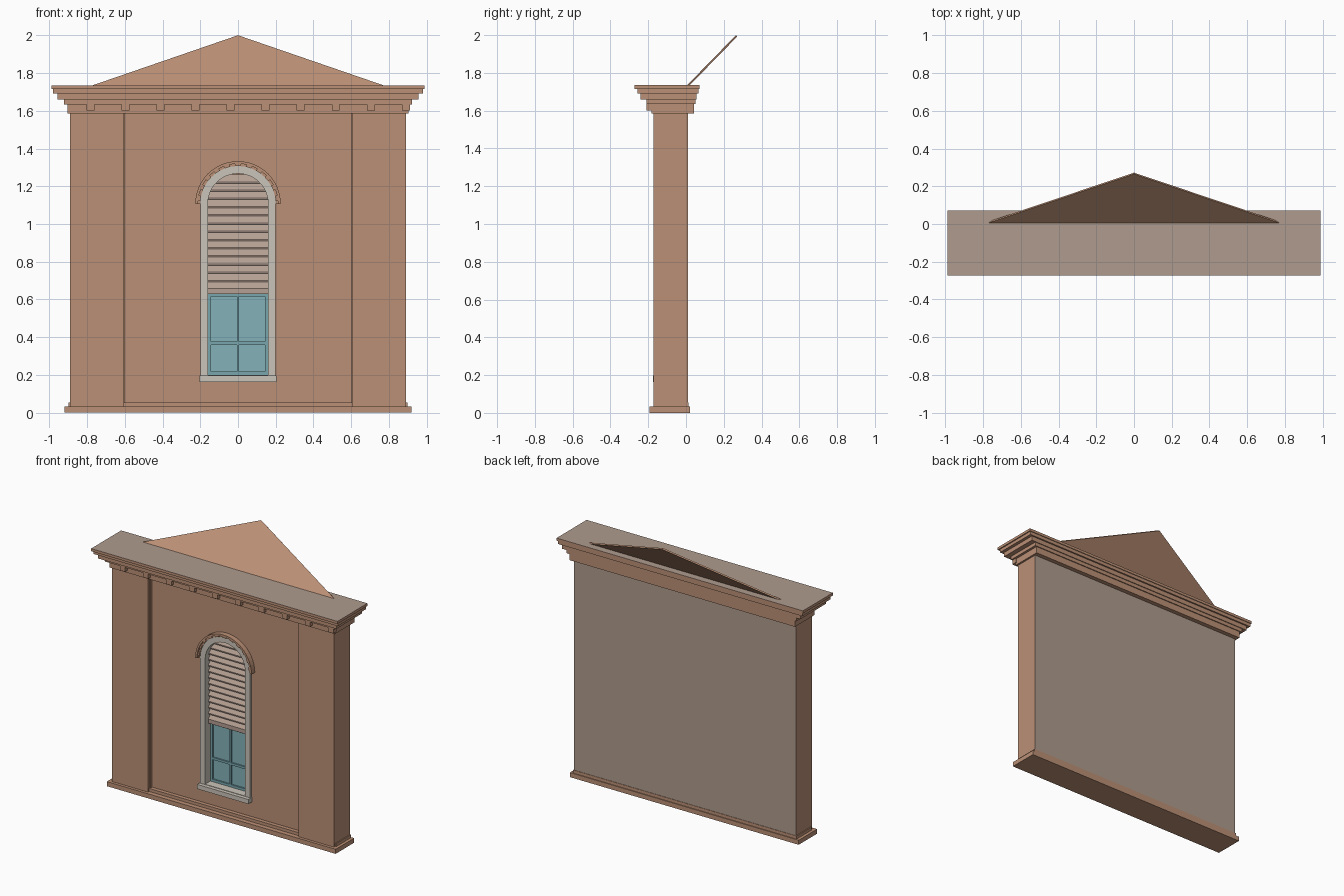
import bpy, bmesh, math
from mathutils import Vector

cube = bpy.data.objects.get("Cube")
if cube:
    bpy.data.objects.remove(cube, do_unlink=True)


def material(name, rgb):
    m = bpy.data.materials.new(name)
    m.use_nodes = True
    m.diffuse_color = (*rgb, 1)
    bsdf = next(n for n in m.node_tree.nodes if n.type == 'BSDF_PRINCIPLED')
    bsdf.inputs["Base Color"].default_value = (*rgb, 1)
    return m


BRICK = material("terracotta", (0.50, 0.28, 0.18))
PLAIN = material("plain grey masonry", (0.43, 0.33, 0.27))
STONE = material("pale stone", (0.60, 0.56, 0.49))
SLAT = material("tan slats", (0.46, 0.35, 0.29))
SASH = material("teal sash", (0.19, 0.39, 0.43))
GLASS = material("teal glass", (0.23, 0.45, 0.49))


def finish(name, bm, mat, accent=None, direction=None):
    """Store the mesh; faces looking along direction take the accent colour."""
    bmesh.ops.recalc_face_normals(bm, faces=bm.faces)
    mesh = bpy.data.meshes.new(name)
    mesh.materials.append(mat)
    if accent:
        mesh.materials.append(accent)
        for f in bm.faces:
            f.normal_update()
            f.material_index = int(f.normal.dot(Vector(direction)) > 0.9)
    bm.to_mesh(mesh)
    bm.free()
    ob = bpy.data.objects.new(name, mesh)
    bpy.context.collection.objects.link(ob)
    return ob


def box(name, x, y, z, mat, accent=None, direction=None):
    bm = bmesh.new()
    bmesh.ops.create_cube(bm, size=1)
    for v in bm.verts:
        v.co = [lo + (c + 0.5) * (hi - lo) for c, (lo, hi) in zip(v.co, (x, y, z))]
    return finish(name, bm, mat, accent, direction)


def prism(name, loops, offset, mat):
    """Fill an outline (further loops are holes) and extrude it."""
    bm = bmesh.new()
    for loop in loops:
        vs = [bm.verts.new(p) for p in loop]
        for a, b in zip(vs, vs[1:] + vs[:1]):
            bm.edges.new((a, b))
    bmesh.ops.triangle_fill(bm, use_beauty=True, edges=bm.edges[:])
    ext = bmesh.ops.extrude_face_region(bm, geom=bm.faces[:], use_keep_orig=True)
    moved = [g for g in ext["geom"] if isinstance(g, bmesh.types.BMVert)]
    bmesh.ops.translate(bm, verts=moved, vec=offset)
    return finish(name, bm, mat)


SPRING = 1.107


def rect(x0, x1, z0, z1, y):
    return [(x0, y, z0), (x1, y, z0), (x1, y, z1), (x0, y, z1)]


def arc(r, y, a0=0, a1=math.pi, n=24):
    return [(r * math.cos(a0 + (a1 - a0) * i / n), y,
             SPRING + r * math.sin(a0 + (a1 - a0) * i / n)) for i in range(n + 1)]


def arch(r, base, y):
    return [(-r, y, base), (r, y, base)] + arc(r, y)


def arc_band(name, r0, r1, y0, y1, mat, a0=0, a1=math.pi, n=24):
    loop = arc(r1, y0, a0, a1, n) + arc(r0, y0, a0, a1, n)[::-1]
    return prism(name, [loop], (0, y1 - y0, 0), mat)


# Wall: plain back, panel with arched opening, stepped pilasters
box("wall_back", (-0.89, 0.89), (-0.03, 0.011), (0.02, 1.6), BRICK, PLAIN, (0, 1, 0))
prism("wall_panel", [rect(-0.7, 0.7, 0.02, 1.6, -0.13), arch(0.165, 0.19, -0.13)],
      (0, 0.11, 0), BRICK)
for side, label in ((-1, "right"), (1, "left")):
    box(label + "_pilaster", sorted((side * 0.604, side * 0.89)), (-0.171, -0.02),
        (0.02, 1.6), BRICK)
    box(label + "_pilaster_step", sorted((side * 0.598, side * 0.7)), (-0.15, -0.02),
        (0.02, 1.6), BRICK)

# Plinth
box("plinth", (-0.918, 0.918), (-0.192, 0.02), (0, 0.033), BRICK)
box("plinth_step", (-0.897, 0.897), (-0.158, 0.014), (0.033, 0.055), BRICK)

# Cornice tiers: half width, front, back, bottom, top
tiers = [(0.904, -0.182, 0.043, 1.586, 1.634), (0.922, -0.208, 0.05, 1.634, 1.66),
         (0.957, -0.24, 0.056, 1.66, 1.692), (0.98, -0.256, 0.067, 1.692, 1.716)]
for i, (w, front, back, low, high) in enumerate(tiers):
    box("cornice_tier_%d" % (i + 1), (-w, w), (front, back), (low, high), BRICK)
box("cornice_cap", (-0.988, 0.988), (-0.272, 0.072), (1.716, 1.735), BRICK, PLAIN, (0, 0, 1))
for i in range(10):
    x = -0.782 + 0.1857 * i
    box("dentil_%d" % (i + 1), (x - 0.021, x + 0.021), (-0.208, -0.17), (1.602, 1.64), BRICK)

# Leaning gable sheet
prism("gable_sheet", [[(-0.77, 0.006, 1.735), (0.77, 0.006, 1.735), (0, 0.265, 2.0)]],
      (0, 0.007, -0.007), BRICK)

# Window surround, sill and hood
prism("window_surround", [arch(0.2, 0.19, -0.148), arch(0.16, 0.2, -0.148)],
      (0, 0.09, 0), STONE)
box("window_sill", (-0.205, 0.205), (-0.175, -0.06), (0.164, 0.197), STONE)
arc_band("hood_backing", 0.2, 0.214, -0.152, -0.12, BRICK)
arc_band("hood_mould", 0.212, 0.226, -0.168, -0.12, BRICK)
for i in range(11):
    mid = math.pi * (i + 0.5) / 11
    arc_band("hood_tooth_%d" % (i + 1), 0.2, 0.214, -0.161, -0.12, BRICK,
             mid - 0.07, mid + 0.07, 2)

# Sash with four panes
panes = [rect(x, x + 0.137, z0, z1, -0.088) for x in (-0.143, 0.006)
         for z0, z1 in ((0.218, 0.36), (0.377, 0.615))]
prism("sash", [rect(-0.16, 0.16, 0.2, 0.63, -0.088)] + panes, (0, 0.02, 0), SASH)
box("glass", (-0.158, 0.158), (-0.078, -0.07), (0.2, 0.63), GLASS)

# Slatted blind: overlapping tilted boards
box("blind_bottom_bar", (-0.16, 0.16), (-0.11, -0.06), (0.628, 0.65), SLAT)
pitch = 0.0435
for i in range(14):
    z = 0.65 + pitch * i
    profile = [(-0.162, -0.11, z), (-0.162, -0.11, z + 0.008),
               (-0.162, -0.082, z + pitch + 0.004), (-0.162, -0.074, z + pitch),
               (-0.162, -0.1, z)]
    prism("slat_%d" % (i + 1), [profile], (0.324, 0, 0), SLAT)
